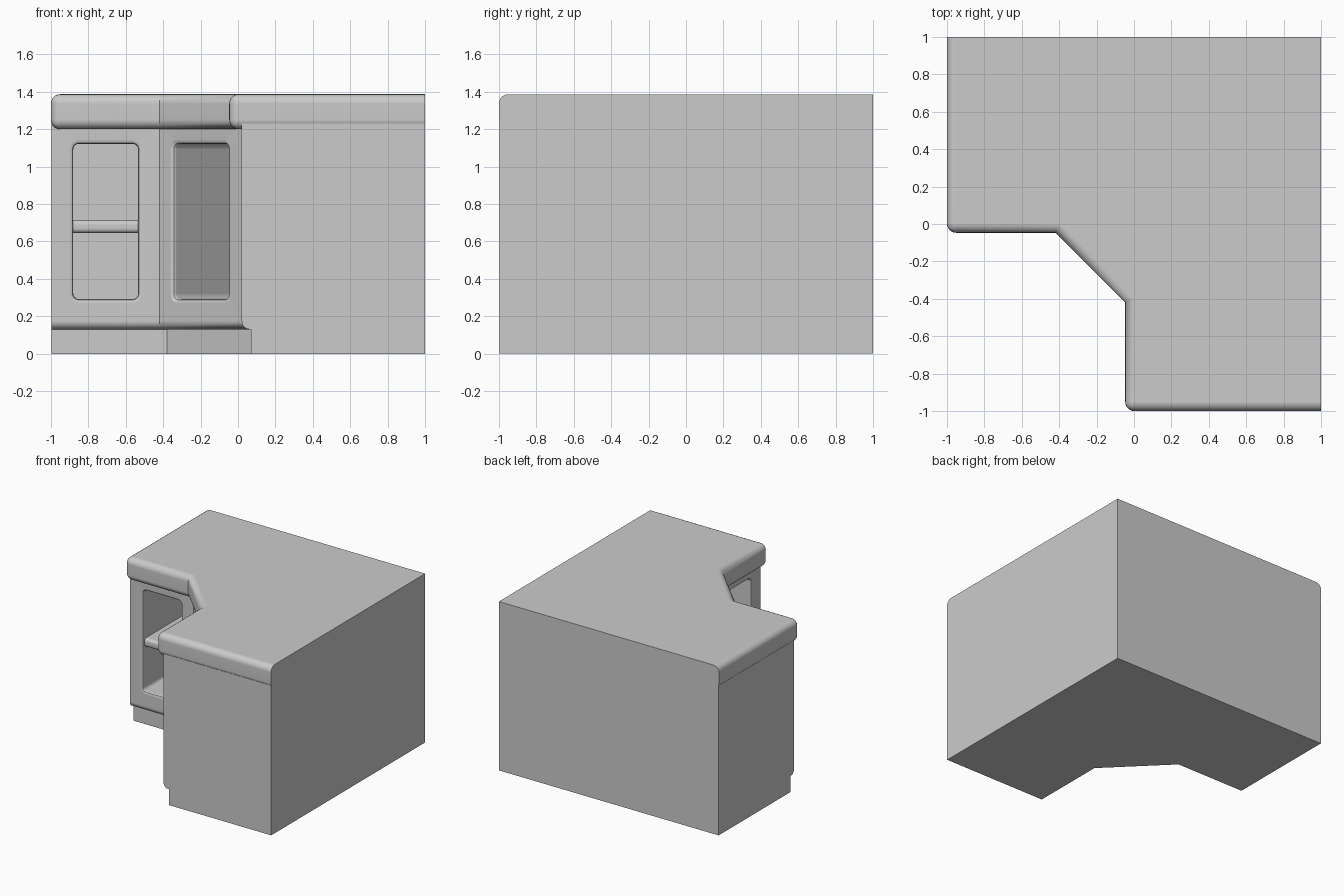
import bpy, bmesh, math
from mathutils import Matrix, Vector

cube = bpy.data.objects.get("Cube")
if cube:
    bpy.data.objects.remove(cube, do_unlink=True)

GREY = (0.6, 0.6, 0.6, 1.0)
mat = bpy.data.materials.new("plain grey")
mat.use_nodes = True
mat.diffuse_color = GREY
mat.node_tree.nodes["Principled BSDF"].inputs["Base Color"].default_value = GREY

TOP = 1.387


def finish(bm, name):
    bmesh.ops.recalc_face_normals(bm, faces=bm.faces)
    mesh = bpy.data.meshes.new(name)
    bm.to_mesh(mesh)
    bm.free()
    mesh.materials.append(mat)
    ob = bpy.data.objects.new(name, mesh)
    bpy.context.collection.objects.link(ob)
    return ob


def smooth(ob):
    bpy.ops.object.select_all(action="DESELECT")
    ob.select_set(True)
    bpy.context.view_layer.objects.active = ob
    bpy.ops.object.shade_smooth_by_angle(angle=math.radians(32))
    mod = ob.modifiers.new("weighted", "WEIGHTED_NORMAL")
    mod.keep_sharp = True


def corner_prism(front, corner, end, z0, z1):
    """L-shaped prism with a diagonal front, symmetric about x = y."""
    outline = [(1, 1), (end, 1), (end, front), (corner, front),
               (front, corner), (front, end), (1, end)]
    bm = bmesh.new()
    base = bm.faces.new([bm.verts.new((x, y, z0)) for x, y in outline])
    up = bmesh.ops.extrude_face_region(bm, geom=[base])["geom"]
    bmesh.ops.translate(bm, vec=(0, 0, z1 - z0),
                        verts=[g for g in up if isinstance(g, bmesh.types.BMVert)])
    return bm


def round_edges(bm, test, radius):
    edges = [e for e in bm.edges if test(e.verts[0].co, e.verts[1].co)]
    bmesh.ops.bevel(bm, geom=edges, offset=radius, segments=5, profile=0.5,
                    affect="EDGES", clamp_overlap=True)


def at_back(a, b):
    return (a.x > 0.99 and b.x > 0.99) or (a.y > 0.99 and b.y > 0.99)


def rounded_rect(w, h, r, steps=4):
    points = []
    for i, (sx, sz) in enumerate([(1, 1), (-1, 1), (-1, -1), (1, -1)]):
        for k in range(steps + 1):
            a = math.pi / 2 * (i + k / steps)
            points.append((sx * (w / 2 - r) + r * math.cos(a),
                           sz * (h / 2 - r) + r * math.sin(a)))
    return points


# Placement of each niche: centre of its front and turn about z
LEFT = Matrix.Translation((-0.707, 0.02, 0))
DIAGONAL = Matrix.Translation((-0.2, -0.2, 0)) @ Matrix.Rotation(-math.pi / 4, 4, "Z")
RIGHT = Matrix.Translation((0.02, -0.707, 0)) @ Matrix.Rotation(-math.pi / 2, 4, "Z")
DEPTH, LIP = 0.85, 0.022
NICHE_Z, NICHE_H = 0.707, 0.83


def niche_cutter(matrix, width):
    """Rounded box with a flared mouth, which leaves a soft lip."""
    rings = [(-0.03, LIP)]
    for k in range(5):
        a = math.pi / 2 * k / 4
        rings.append((LIP * math.sin(a), LIP * (1 - math.sin(math.acos(1 - math.sin(a))))))
    rings.append((DEPTH, 0))
    bm = bmesh.new()
    loops = []
    for y, grow in rings:
        pts = rounded_rect(width + 2 * grow, NICHE_H + 2 * grow, 0.03 + grow)
        loops.append([bm.verts.new(matrix @ Vector((x, y, NICHE_Z + z))) for x, z in pts])
    for a, b in zip(loops, loops[1:]):
        for i in range(len(a)):
            j = (i + 1) % len(a)
            bm.faces.new((a[i], a[j], b[j], b[i]))
    bm.faces.new(loops[0])
    bm.faces.new(loops[-1])
    ob = finish(bm, "niche_cutter")
    ob.hide_render = True
    return ob


# Recessed base
finish(corner_prism(0.07, -0.38, -0.997, 0, 0.13), "toe_kick")

# Cabinet body with rounded lower front edge
bm = corner_prism(0.02, -0.42, -0.997, 0.13, 1.23)
front_low = lambda v: v.z < 0.14 and v.x < 0.03 and v.y < 0.03
round_edges(bm, lambda a, b: front_low(a) and front_low(b), 0.045)
body = finish(bm, "cabinet_body")

# Open niches
for matrix, width in ((LEFT, 0.347), (DIAGONAL, 0.41), (RIGHT, 0.347)):
    cutter = niche_cutter(matrix, width)
    mod = body.modifiers.new("niche", "BOOLEAN")
    mod.operation = "DIFFERENCE"
    mod.solver = "EXACT"
    mod.object = cutter
    bpy.context.view_layer.objects.active = body
    bpy.ops.object.modifier_apply(modifier=mod.name)
    bpy.data.objects.remove(cutter, do_unlink=True)
smooth(body)

# Shelves with rounded front
for name, matrix in (("left_shelf", LEFT), ("right_shelf", RIGHT)):
    bm = bmesh.new()
    bmesh.ops.create_cube(bm, size=1)
    bmesh.ops.scale(bm, vec=(0.36, DEPTH - 0.02, 0.07), verts=bm.verts)
    bmesh.ops.translate(bm, vec=(0, DEPTH / 2 + 0.015, 0.68), verts=bm.verts)
    round_edges(bm, lambda a, b: a.y < 0.1 and b.y < 0.1 and abs(a.z - b.z) < 0.01, 0.025)
    bm.transform(matrix)
    smooth(finish(bm, name))

# Worktop with rounded front, ends and outer corners
bm = corner_prism(-0.047, -0.42, -1, 1.2, TOP)


def worktop_edge(a, b):
    if abs(a.z - b.z) < 0.01:
        return not at_back(a, b)
    return min(a.x, a.y) < -0.99 and max(a.x, a.y) < 0


round_edges(bm, worktop_edge, 0.05)
smooth(finish(bm, "worktop"))
